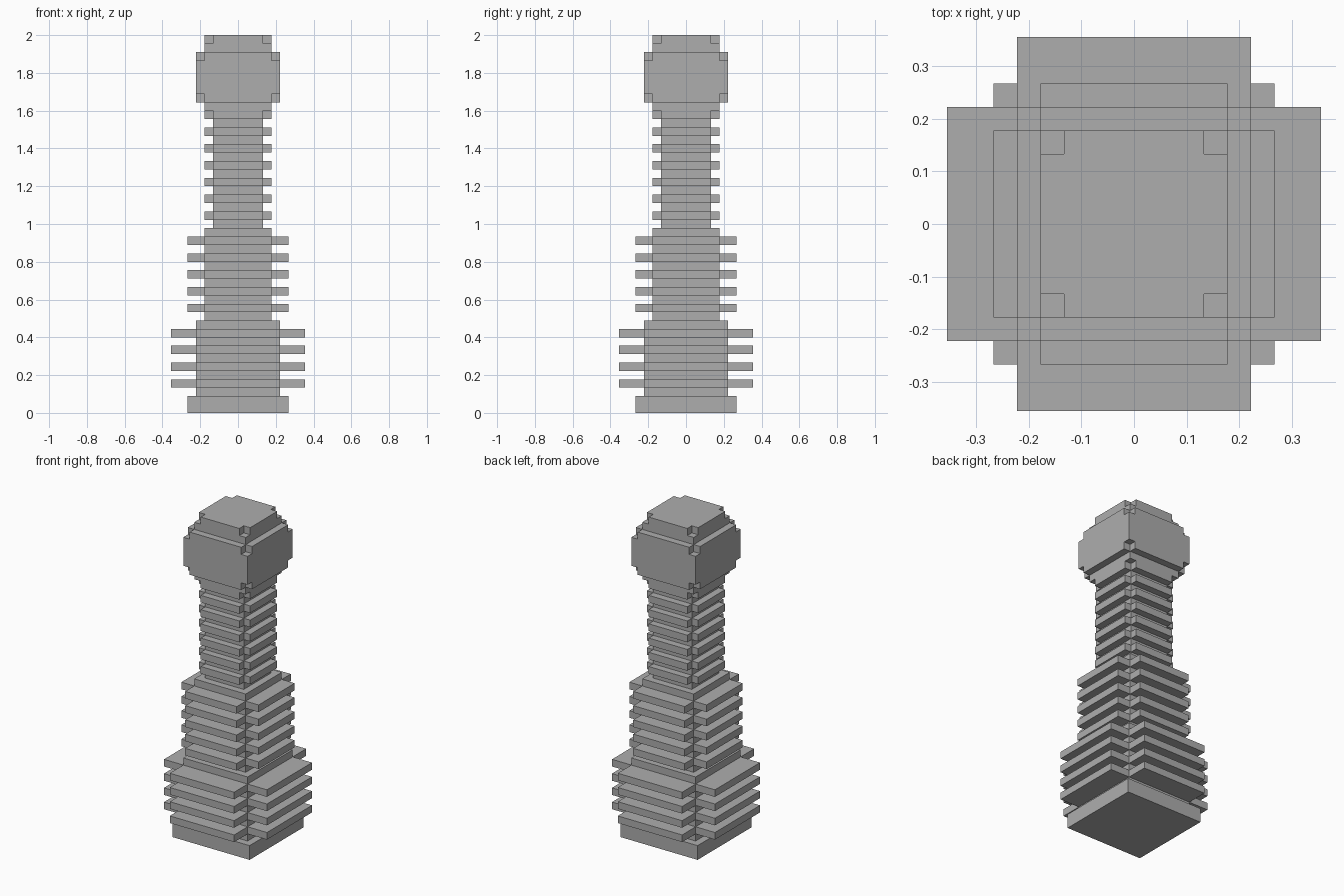
import bpy
import bmesh
from mathutils import Matrix, Vector

old = bpy.data.objects.get("Cube")
if old:
    bpy.data.objects.remove(old, do_unlink=True)

U = 2 / 45  # the block module: the tower is 45 modules tall

stone = bpy.data.materials.new("grey_stone")
stone.use_nodes = True
GREY = (0.42, 0.42, 0.42, 1)
stone.diffuse_color = GREY
stone.node_tree.nodes["Principled BSDF"].inputs["Base Color"].default_value = GREY


def prism(name, outline, low, high):
    """Extrude a plan outline between two heights, all in modules."""
    bm = bmesh.new()
    face = bm.faces.new([bm.verts.new((x * U, y * U, low * U)) for x, y in outline])
    top = bmesh.ops.extrude_face_region(bm, geom=[face])["geom"]
    bmesh.ops.translate(bm, vec=Vector((0, 0, (high - low) * U)),
                        verts=[v for v in top if isinstance(v, bmesh.types.BMVert)])
    bmesh.ops.recalc_face_normals(bm, faces=bm.faces)
    mesh = bpy.data.meshes.new(name)
    bm.to_mesh(mesh)
    bm.free()
    mesh.materials.append(stone)
    obj = bpy.data.objects.new(name, mesh)
    bpy.context.collection.objects.link(obj)


def turned(corner):
    """Repeat the points of one corner around the four sides."""
    return [Matrix.Rotation(i * 1.5707963, 2) @ Vector(p) for i in range(4) for p in corner]


def block(name, half, low, high):
    prism(name, turned([(half, half)]), low, high)


def cross(name, reach, half, low):
    prism(name, turned([(reach, half), (half, half), (half, reach)]), low, low + 1)


# Plinth and the three narrowing shafts
block("plinth", 6, 0, 2)
block("lower_shaft", 5, 2, 11)
block("middle_shaft", 4, 11, 22)
block("upper_shaft", 3, 22, 36)

# Projecting cross-shaped ledges on each shaft
for tier, reach, half, start, count in (
        ("lower", 8, 5, 3, 4), ("middle", 6, 4, 12, 5), ("upper", 4, 3, 23, 7)):
    for i in range(count):
        cross(f"{tier}_ledge_{i + 1}", reach, half, start + 2 * i)

# Stepped head
block("head_collar", 4, 36, 37)
cross("head_bottom_step", 5, 4, 37)
block("head", 5, 38, 42)
cross("head_top_step", 5, 4, 42)
block("cap", 4, 43, 44)
cross("cap_top", 4, 3, 44)
